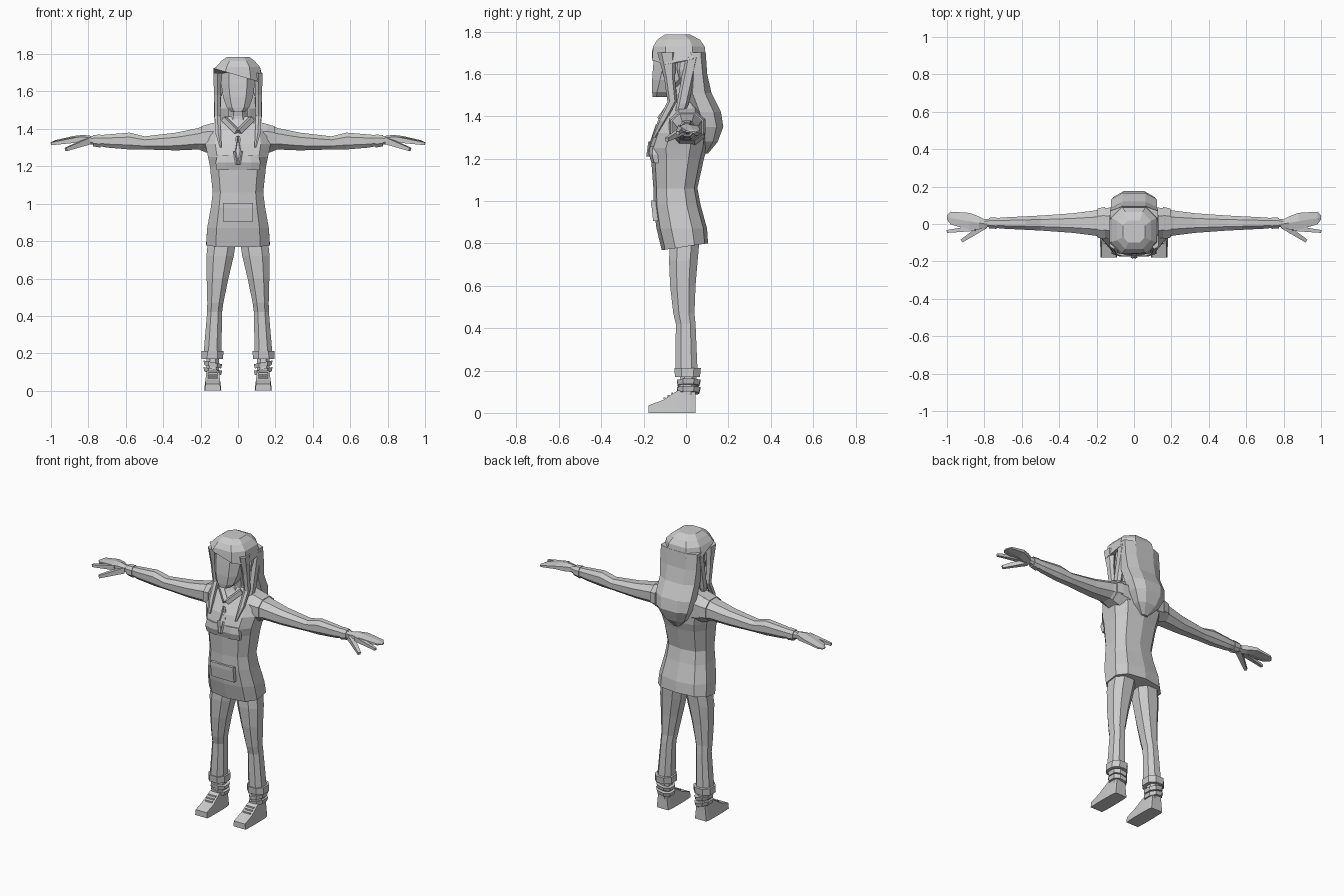
import bpy, bmesh, math
from mathutils import Vector

if "Cube" in bpy.data.objects:
    bpy.data.objects.remove(bpy.data.objects["Cube"], do_unlink=True)

GREY = (.6, .6, .6, 1)
grey = bpy.data.materials.new("plain_grey")
grey.use_nodes = True
grey.diffuse_color = GREY
grey.node_tree.nodes["Principled BSDF"].inputs["Base Color"].default_value = GREY


def finish(name, bm, mirror):
    """Turn the bmesh into a named grey object, mirrored to the right if asked."""
    bmesh.ops.recalc_face_normals(bm, faces=bm.faces)
    mesh = bpy.data.meshes.new(name)
    bm.to_mesh(mesh)
    bm.free()
    mesh.materials.append(grey)
    obj = bpy.data.objects.new(name, mesh)
    bpy.context.collection.objects.link(obj)
    if mirror:
        modifier = obj.modifiers.new("Mirror", 'MIRROR')
        modifier.use_mirror_merge = False


def loft(name, axis, rows, sides=8, power=.85, centre=None, warp=None):
    """Join rounded rings; a row is (position, half width, low edge, high edge).
    A centre rule places the widths off the middle and mirrors the part."""
    bm = bmesh.new()
    rings = []
    for position, half, low, high in rows:
        middle = centre(position) if centre else 0
        ring = []
        for i in range(sides):
            angle = math.tau * (i + .5) / sides
            u, v = [math.copysign(abs(f / math.cos(math.pi / sides)) ** power, f)
                    for f in (math.cos(angle), math.sin(angle))]
            across = middle + u * half
            along = (low + high + v * (high - low)) / 2
            co = Vector({'x': (position, across, along),
                         'y': (across, position, along),
                         'z': (across, along, position)}[axis])
            if warp:
                warp(co)
            ring.append(bm.verts.new(co))
        rings.append(ring)
    for lower, upper in zip(rings, rings[1:]):
        for i in range(sides):
            bm.faces.new((lower[i - 1], lower[i], upper[i], upper[i - 1]))
    bm.faces.new(rings[0])
    bm.faces.new(rings[-1])
    finish(name, bm, mirror=centre is not None)


def bar(name, start, end, width, depth, taper=1, mirror=True):
    """Straight four-sided bar whose far end is scaled by taper."""
    start, end = Vector(start), Vector(end)
    rotation = (end - start).to_track_quat('Z', 'Y')
    bm = bmesh.new()
    bmesh.ops.create_cube(bm, size=1)
    for vert in bm.verts:
        far = vert.co.z > 0
        size = taper if far else 1
        offset = Vector((vert.co.x * width * size, vert.co.y * depth * size, 0))
        vert.co = (end if far else start) + rotation @ offset
    finish(name, bm, mirror)


# Sweater with a hem that dips at the front, and a fold under the chest
def dip_hem(co):
    if co.z < .8:
        co.z += co.y * .15


loft("sweater", 'z', [
    (.785, .17, -.11, .1), (.87, .165, -.135, .095), (.98, .145, -.15, .065),
    (1.06, .135, -.15, .05), (1.2, .15, -.16, .08), (1.25, .16, -.17, .095),
    (1.32, .175, -.145, .1), (1.39, .165, -.1, .09), (1.43, .12, -.075, .075),
    (1.465, .075, -.06, .05)], sides=10, power=.75, warp=dip_hem)
loft("chest_fold", 'z', [(1.18, .115, -.163, -.1), (1.22, .12, -.175, -.1),
                         (1.26, .11, -.17, -.1)], power=.6)
loft("front_pocket", 'z', [(.905, .08, -.155, -.1), (1, .08, -.165, -.1)],
     sides=4, power=1)
bar("pocket_flap", (-.08, -.16, .99), (.08, -.16, .99), .012, .025, mirror=False)
bar("collar_edge", (.075, -.07, 1.455), (.005, -.12, 1.385), .025, .025)
bar("drawstring", (.004, -.135, 1.36), (.018, -.165, 1.27), .01, .012)
bar("drawstring_end", (.018, -.17, 1.28), (.006, -.18, 1.21), .012, .01)


# Arms with shoulder seams and wrist bands
def arm_line(x):
    return .005


def palm_line(x):
    return .17 * x - .135


loft("arm", 'x', [
    (.1, .085, 1.25, 1.44), (.16, .08, 1.27, 1.425), (.21, .067, 1.29, 1.405),
    (.33, .052, 1.285, 1.38), (.5, .04, 1.29, 1.36), (.58, .036, 1.29, 1.38),
    (.7, .03, 1.3, 1.37), (.8, .02, 1.32, 1.36)], centre=arm_line)
loft("shoulder_seam", 'x', [(.155, .086, 1.28, 1.425), (.195, .078, 1.285, 1.415)],
     centre=arm_line)
loft("wrist_band", 'x', [(.735, .031, 1.3, 1.37), (.775, .028, 1.307, 1.367)],
     centre=arm_line)

# Hands: flat palm with joined fingers, separate index finger and thumb
loft("palm", 'x', [
    (.785, .02, 1.32, 1.36), (.83, .035, 1.32, 1.365), (.88, .045, 1.33, 1.36),
    (.98, .034, 1.322, 1.338), (1, .012, 1.32, 1.328)], sides=6, centre=palm_line)
bar("index_finger", (.85, -.022, 1.343), (1, -.04, 1.32), .03, .03, taper=.5)
bar("thumb", (.8, -.01, 1.335), (.92, -.09, 1.29), .035, .035, taper=.5)


# Trousers with turned-up cuffs, legs bowing in towards the hips
def leg_line(z):
    return .14 - .085 * z * z


def ankle_line(z):
    return .135


loft("trouser_leg", 'z', [
    (.185, .048, -.05, .055), (.42, .04, -.048, .045), (.47, .043, -.06, .04),
    (.6, .058, -.075, .045), (.72, .073, -.08, .055), (.83, .076, -.075, .065)],
    centre=leg_line)
loft("trouser_cuff", 'z', [(.17, .058, -.052, .066), (.212, .058, -.055, .07)],
     centre=leg_line)


# Ankles with two straps that tilt outwards
def tilt(co):
    co.z += (co.x - ankle_line(co.z)) * .2


loft("ankle", 'z', [(.06, .035, -.04, .045), (.2, .033, -.025, .05)],
     centre=ankle_line)
for strap, height in (("lower", .105), ("upper", .14)):
    loft(strap + "_ankle_strap", 'z', [
        (height - .012, .045, -.04, .062), (height + .012, .05, -.042, .068)],
        centre=ankle_line, warp=tilt)


# Shoes, narrower towards the top, with laces down the slope
def narrow(co):
    middle = ankle_line(co.z)
    co.x = middle + (co.x - middle) * (1 - 2.6 * co.z)


loft("shoe", 'y', [
    (-.178, .043, 0, .035), (-.11, .046, 0, .06), (-.04, .046, 0, .105),
    (.02, .044, 0, .11), (.045, .04, 0, .1)],
    sides=4, power=1, centre=ankle_line, warp=narrow)
for step, place in enumerate(("top", "middle", "bottom")):
    y, z = -.065 - .018 * step, .092 - .0115 * step
    bar(place + "_shoe_lace", (.11, y, z), (.16, y, z), .009, .009)

# Neck, head and ears
loft("neck", 'z', [(1.4, .07, -.07, .05), (1.47, .05, -.065, .03),
                   (1.58, .05, -.085, .04)])
loft("head", 'z', [
    (1.49, .035, -.157, -.08), (1.515, .06, -.16, -.06), (1.57, .08, -.16, 0),
    (1.64, .09, -.155, .05), (1.73, .092, -.145, .06)], power=.7)
loft("ear", 'z', [(1.575, .01, -.03, -.01), (1.62, .018, -.04, .01),
                  (1.66, .018, -.035, .015)], sides=6, centre=lambda z: .097)


# Hair: cap with a slanted fringe, long mane and hanging locks
def slant_fringe(co):
    if co.z < .71 + 1 and co.y < -.05:
        co.z += .015 - co.x * .3


def lock_line(z):
    return .11 - max(0, 1.4 - z) * .17


loft("hair_cap", 'z', [
    (1.67, .132, -.16, .095), (1.73, .118, -.155, .088),
    (1.762, .09, -.135, .065), (1.785, .06, -.1, .02)],
    power=.75, warp=slant_fringe)
loft("hair_mane", 'z', [
    (1.225, .02, .07, .105), (1.28, .075, .06, .15), (1.35, .11, .05, .176),
    (1.42, .122, .03, .165), (1.51, .122, 0, .12), (1.6, .128, .015, .1),
    (1.7, .128, 0, .093)], power=.8)
loft("side_lock", 'z', [
    (1.3, .005, -.16, -.145), (1.38, .015, -.13, -.095), (1.47, .015, -.085, -.045),
    (1.58, .018, -.1, -.055), (1.7, .022, -.13, -.05)], sides=6, centre=lock_line)
loft("back_lock", 'z', [
    (1.36, .01, -.06, -.03), (1.46, .017, -.04, .01), (1.68, .02, 0, .06)],
    sides=6, centre=lock_line)
